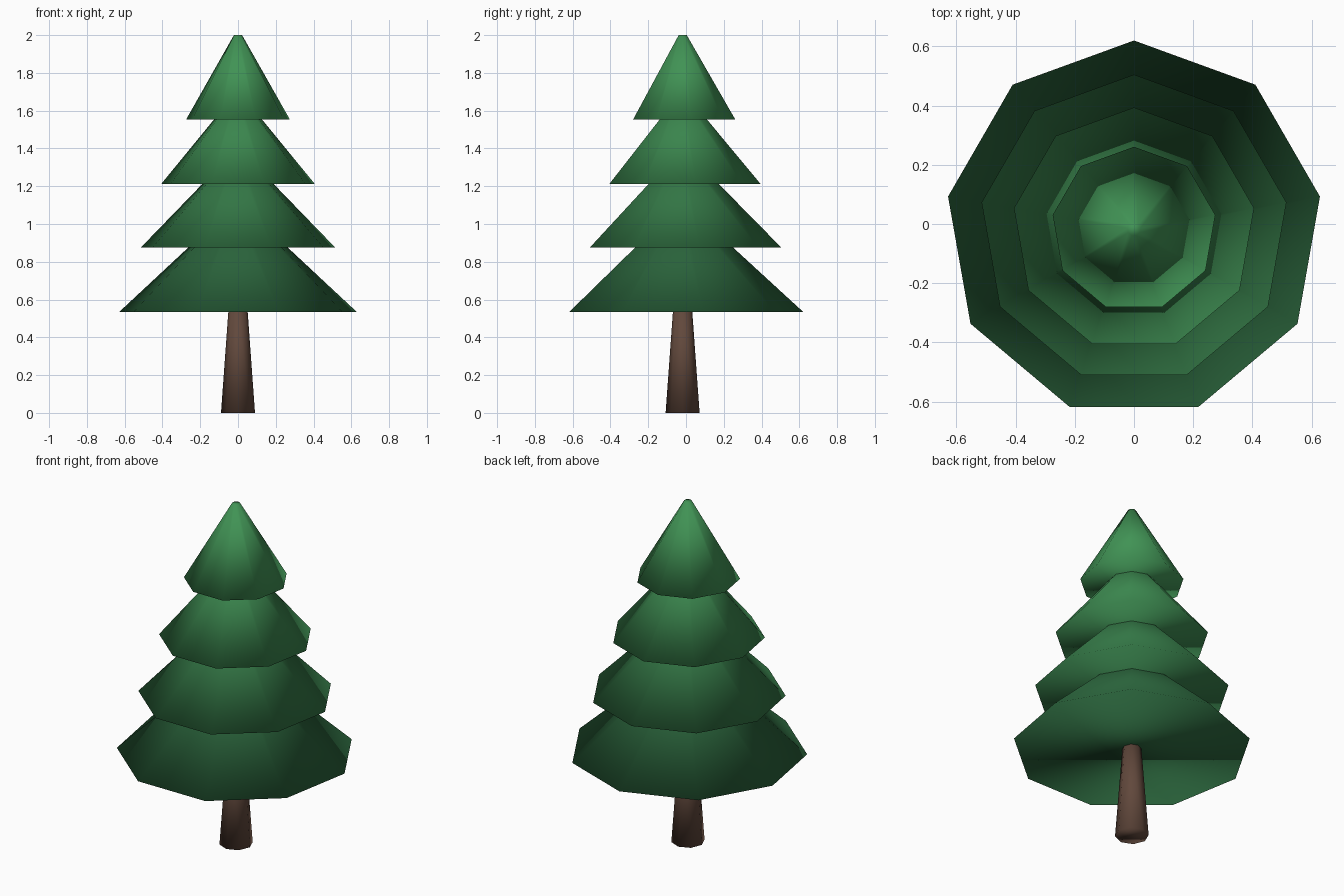
import bpy
from math import radians

if "Cube" in bpy.data.objects:
    bpy.data.objects.remove(bpy.data.objects["Cube"])

CY = -0.018  # tree axis, so the odd-sided tiers are centred on y = 0


def frustum(name, sides, r1, r2, z1, z2, color, turn=0.0):
    """Capped, smooth-shaded cone section standing on the tree axis."""
    bpy.ops.mesh.primitive_cone_add(vertices=sides, radius1=r1, radius2=r2,
                                    depth=z2 - z1, location=(0, CY, (z1 + z2) / 2),
                                    rotation=(0, 0, turn))
    ob = bpy.context.object
    ob.name = name
    bpy.ops.object.shade_smooth()
    mat = bpy.data.materials.new(name + "_color")
    mat.diffuse_color = (*color, 1)
    mat.use_nodes = True
    mat.node_tree.nodes["Principled BSDF"].inputs["Base Color"].default_value = mat.diffuse_color
    ob.data.materials.append(mat)
    return ob


# Tapered trunk, running a little way into the lowest tier
frustum("trunk", 8, 0.09, 0.048, 0.0, 0.58, (0.12, 0.065, 0.045))

# Four overlapping nine-sided foliage tiers: base radius, tip radius, base z, top z
tiers = [
    (0.638, 0.050, 0.535, 1.075),
    (0.523, 0.041, 0.875, 1.365),
    (0.412, 0.032, 1.213, 1.670),
    (0.279, 0.022, 1.553, 2.000),
]
low, high = (0.022, 0.12, 0.042), (0.052, 0.29, 0.09)
for i, (r1, r2, z1, z2) in enumerate(tiers):
    t = i / 3
    color = [a + (b - a) * t for a, b in zip(low, high)]
    # one corner points to the back (+y), as in Blender's default cone
    frustum(f"foliage_tier_{i + 1}", 9, r1, r2, z1, z2, color)
